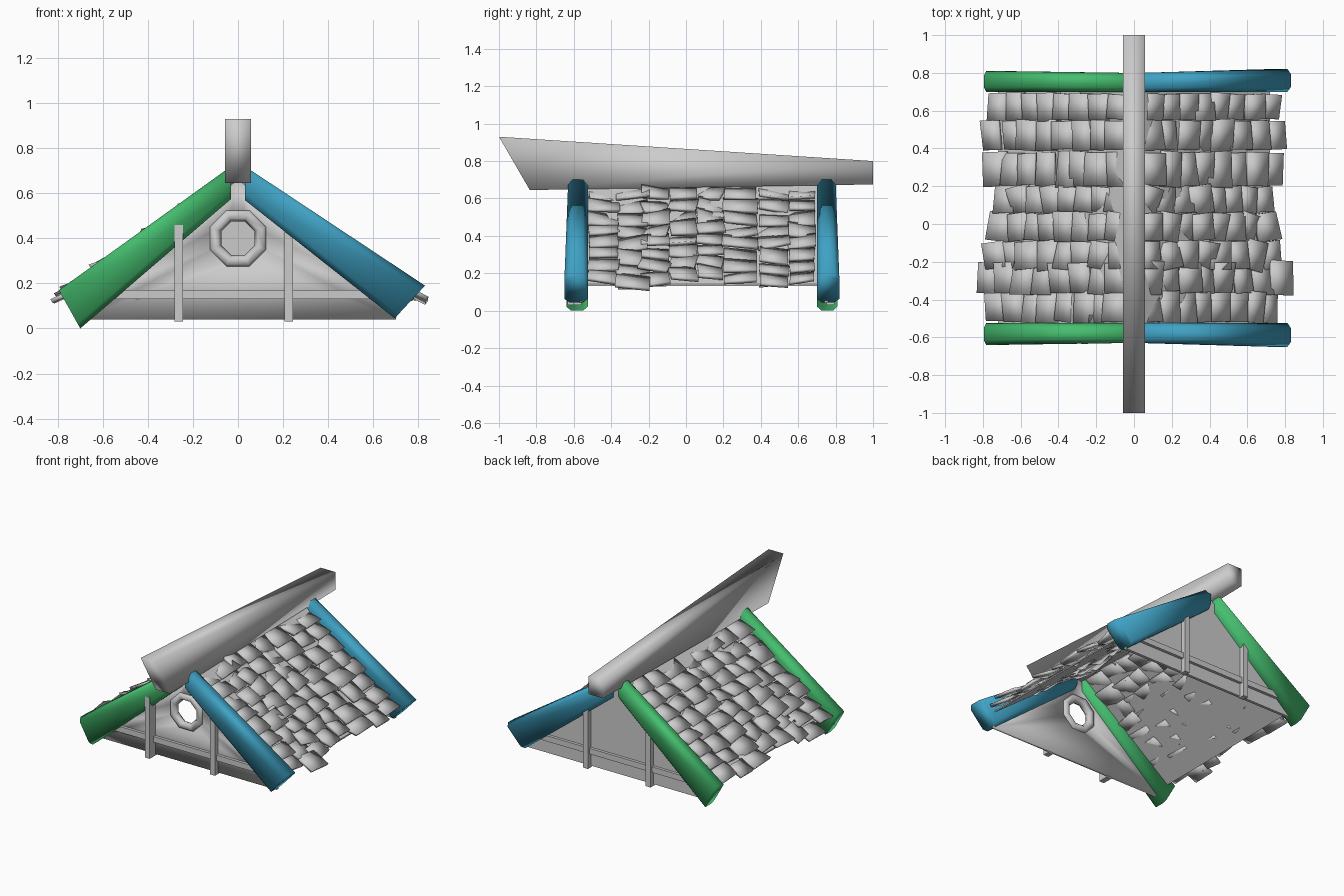
import bpy, bmesh, math, random
from mathutils import Vector, Matrix

random.seed(7)
cube = bpy.data.objects.get("Cube")
if cube:
    bpy.data.objects.remove(cube, do_unlink=True)


def material(name, rgb):
    m = bpy.data.materials.new(name)
    m.use_nodes = True
    m.diffuse_color = (*rgb, 1)
    m.node_tree.nodes["Principled BSDF"].inputs["Base Color"].default_value = (*rgb, 1)
    return m


GREY = material("plain grey", (0.6, 0.6, 0.6))
GREEN = material("green paint", (0.06, 0.52, 0.16))
BLUE = material("blue paint", (0.05, 0.36, 0.55))


def finish(name, bm, mat, smooth=False):
    """Turn a bmesh into an object with flat or fully smooth faces."""
    bmesh.ops.recalc_face_normals(bm, faces=bm.faces)
    for f in bm.faces:
        f.smooth = smooth
    me = bpy.data.meshes.new(name)
    bm.to_mesh(me)
    bm.free()
    me.materials.append(mat)
    ob = bpy.data.objects.new(name, me)
    bpy.context.collection.objects.link(ob)


def prism(bm, near, far):
    """Solid between two matching loops of points."""
    a = [bm.verts.new(p) for p in near]
    b = [bm.verts.new(p) for p in far]
    bm.faces.new(a)
    bm.faces.new(b[::-1])
    for i in range(len(a)):
        j = (i + 1) % len(a)
        bm.faces.new((a[i], b[i], b[j], a[j]))


def box(name, x, y, z, mat):
    bm = bmesh.new()
    corners = [(x[0], z[0]), (x[1], z[0]), (x[1], z[1]), (x[0], z[1])]
    prism(bm, [(p, y[0], q) for p, q in corners], [(p, y[1], q) for p, q in corners])
    finish(name, bm, mat)


# Ridge beam with a raked, rising front end
bm = bmesh.new()
side = [(-1, 0.93), (1, 0.80), (1, 0.675), (-0.835, 0.645)]
prism(bm, [(-0.057, y, z) for y, z in side], [(0.057, y, z) for y, z in side])
finish("ridge_beam", bm, GREY, True)


# Tapered rafters: flared towards the eaves, with bevelled long edges
def rafter(name, outline, inner, outer, flare, mat):
    bm = bmesh.new()
    loops = [[], []]
    for i, (x, z) in enumerate(outline):
        out = outer + (flare if i in (1, 2) else 0)
        loops[0].append((x, inner, z))
        loops[1].append((x, out, z))
    prism(bm, *loops)
    long_edges = [e for e in bm.edges if abs(e.verts[0].co.x - e.verts[1].co.x) > 0.4]
    bmesh.ops.bevel(bm, geom=long_edges, offset=0.025, segments=1, affect="EDGES")
    finish(name, bm, mat, True)


BLUE_SHAPE = [(0.03, 0.72), (0.83, 0.19), (0.695, 0.045), (0.03, 0.57)]
GREEN_SHAPE = [(-0.03, 0.72), (-0.795, 0.17), (-0.7, 0.0), (-0.03, 0.575)]
for end, inner, outer, flare in (("front", -0.525, -0.63, -0.02), ("back", 0.7, 0.8, 0.02)):
    rafter(end + "_blue_rafter", BLUE_SHAPE, inner, outer, flare, BLUE)
    rafter(end + "_green_rafter", GREEN_SHAPE, inner, outer, flare / 2, GREEN)


# Gable walls; the front one has an octagonal opening
def gable(name, y, opening):
    bm = bmesh.new()
    loops = [[(-0.7, 0.04), (0.7, 0.04), (0.72, 0.12), (0, 0.66), (-0.72, 0.12)]]
    if opening:
        turns = [math.pi / 4 * (i + 0.5) for i in range(8)]
        loops.append([(0.1 * math.cos(t), 0.4 + 0.1 * math.sin(t)) for t in turns])
    for loop in loops:
        vs = [bm.verts.new((x, y, z)) for x, z in loop]
        for i, v in enumerate(vs):
            bm.edges.new((v, vs[(i + 1) % len(vs)]))
    bmesh.ops.triangle_fill(bm, edges=bm.edges[:], use_beauty=True)
    ext = bmesh.ops.extrude_face_region(bm, geom=bm.faces[:], use_keep_orig=True)
    bmesh.ops.translate(bm, vec=(0, 0.02, 0),
                        verts=[g for g in ext["geom"] if isinstance(g, bmesh.types.BMVert)])
    finish(name, bm, GREY, opening)


for end, y, s in (("front", -0.56, -1), ("back", 0.75, 1)):
    gable(end + "_gable", y - 0.01, end == "front")
    box(end + "_rail", (-0.72, 0.72), sorted((y, y + s * 0.03)), (0.13, 0.17), GREY)
    for label, x in (("right", -0.262), ("left", 0.225)):
        depth = 0.074 if (end, label) == ("front", "right") else 0.045
        box(f"{end}_{label}_post", (x - 0.019, x + 0.019),
            sorted((y, y + s * depth)), (0.03, 0.46), GREY)

# Octagonal window frame
bpy.ops.mesh.primitive_torus_add(major_segments=8, minor_segments=6, major_radius=0.11,
                                 minor_radius=0.03, location=(0, -0.56, 0.4),
                                 rotation=(math.pi / 2, math.pi / 8, 0))
frame = bpy.context.object
frame.name = "window_frame"
frame.data.materials.append(GREY)
bpy.ops.object.shade_smooth()

# Roof boards, slightly steeper than the curled shingles that cross them
PITCH = math.atan(0.7)
ROWS = 8
BOARD = [(0.02, 0.677), (0.72, 0.142), (0.72, 0.132), (0.02, 0.667)]
# Shingle bands from front to back: start, end and reach of the eave
BANDS = [(-0.52, -0.36, 0.77), (-0.37, -0.2, 0.82), (-0.24, -0.09, 0.78), (-0.09, 0.06, 0.75),
         (0.06, 0.2, 0.74), (0.2, 0.38, 0.785), (0.39, 0.55, 0.79), (0.55, 0.69, 0.77)]
for label, s in (("left", 1), ("right", -1)):
    bm = bmesh.new()
    prism(bm, *[[(s * x, y, z) for x, z in BOARD] for y in (-0.53, 0.7)])
    finish(label + "_roof_board", bm, GREY)

    down = Vector((s * math.cos(PITCH), 0, -math.sin(PITCH)))
    along = Vector((0, 1, 0))
    up = Vector((s * math.sin(PITCH), 0, math.cos(PITCH)))
    origin = Vector((0, 0, 0.684))
    bm = bmesh.new()
    for start, stop, reach in BANDS:
        first, last = 0.11, reach / math.cos(PITCH) - 0.06
        for r in range(ROWS):
            d_row = first + (last - first) * r / (ROWS - 1) + random.uniform(-0.012, 0.012)
            centre = (origin + down * d_row + along * (start + stop) / 2
                      + up * random.uniform(-0.008, 0.008))
            lift = random.uniform(0.05, 0.28)
            roll = random.uniform(-0.18, 0.18)
            hl, hw = random.uniform(0.052, 0.07), (stop - start) * random.uniform(0.46, 0.54)
            messy = 0.13 if -0.3 < start < 0.1 else 0.04
            turn = Matrix.Rotation(random.gauss(0, messy), 3, up)
            lo, hi = [], []
            for d, w in ((-1, -1), (1, -1), (1, 1), (-1, 1)):
                bend = d * hl * lift + w * hw * roll + random.uniform(-0.012, 0.012)
                p = turn @ (down * d * hl + along * w * hw)
                lo.append(centre + p + up * (bend - 0.01))
                hi.append(centre + p + up * (bend + 0.01))
            prism(bm, lo, hi)
    finish(label + "_shingles", bm, GREY, True)
